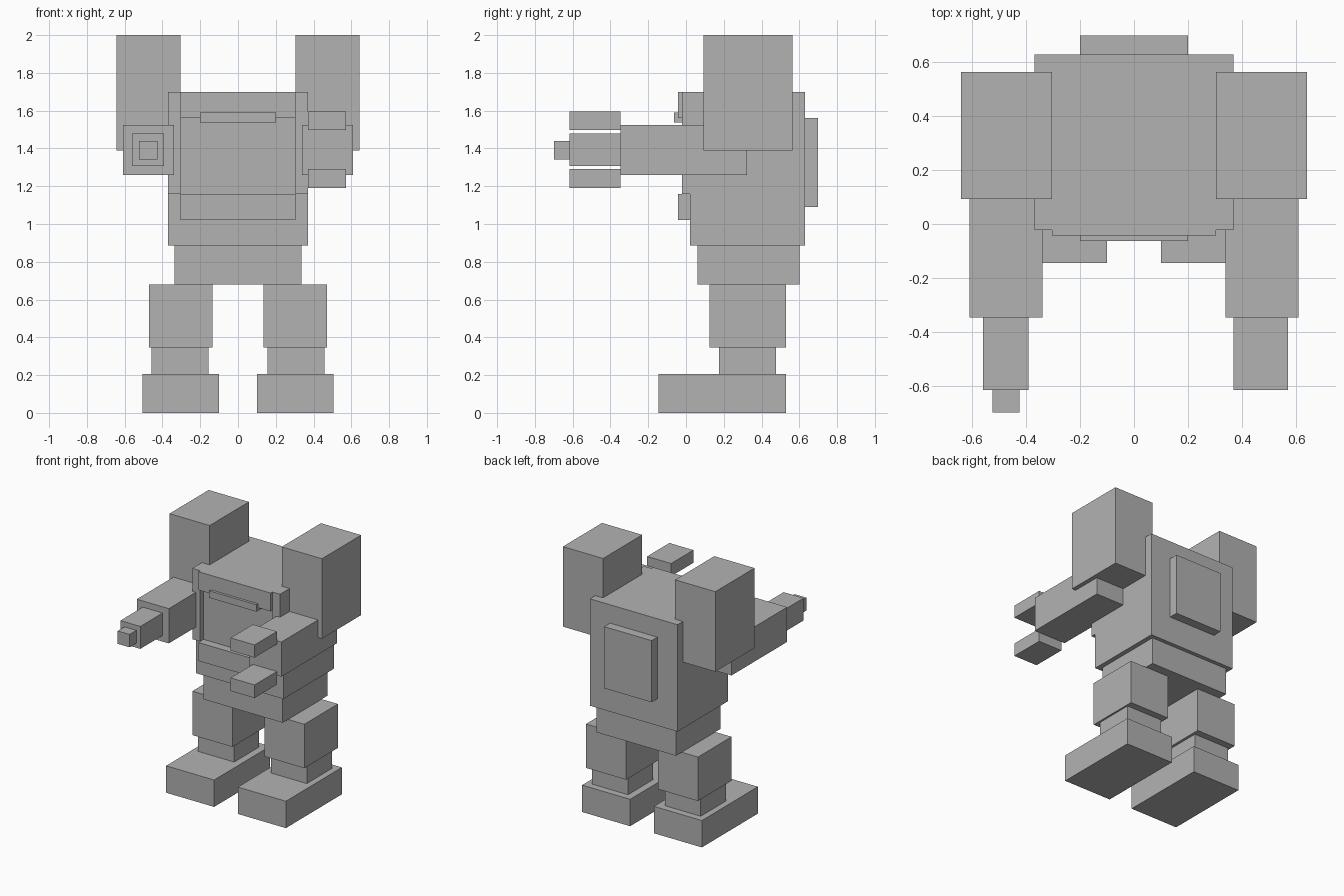
import bpy
import bmesh
from mathutils import Vector

cube = bpy.data.objects.get("Cube")
if cube:
    bpy.data.objects.remove(cube, do_unlink=True)

# Single flat grey
grey = bpy.data.materials.new("plain grey")
grey.use_nodes = True
COLOUR = (0.448, 0.448, 0.448, 1.0)
grey.diffuse_color = COLOUR
grey.node_tree.nodes["Principled BSDF"].inputs["Base Color"].default_value = COLOUR


def box(name, x, y, z):
    """Block spanning the given (low, high) ranges."""
    lo, hi = Vector((x[0], y[0], z[0])), Vector((x[1], y[1], z[1]))
    size, centre = hi - lo, (hi + lo) / 2
    bm = bmesh.new()
    bmesh.ops.create_cube(bm, size=1.0)
    bmesh.ops.scale(bm, vec=size, verts=bm.verts)
    mesh = bpy.data.meshes.new(name)
    bm.to_mesh(mesh)
    bm.free()
    mesh.materials.append(grey)
    obj = bpy.data.objects.new(name, mesh)
    obj.location = centre
    bpy.context.collection.objects.link(obj)
    return obj


def pair(name, x, y, z):
    """Matching blocks on the left (+x) and right (-x)."""
    box("left_" + name, x, y, z)
    box("right_" + name, (-x[1], -x[0]), y, z)


# Torso and hips
box("torso", (-0.37, 0.37), (0.02, 0.63), (0.885, 1.70))
box("pelvis", (-0.335, 0.335), (0.06, 0.60), (0.68, 0.885))
box("backpack", (-0.20, 0.20), (0.63, 0.70), (1.09, 1.56))

# Raised frame around the recessed chest
pair("chest_frame_side", (0.305, 0.37), (-0.022, 0.02), (1.16, 1.70))
box("chest_frame_top", (-0.305, 0.305), (-0.043, 0.02), (1.56, 1.70))
box("chest_frame_bottom", (-0.305, 0.305), (-0.043, 0.02), (1.02, 1.16))
box("visor_bar", (-0.20, 0.20), (-0.063, 0.02), (1.537, 1.59))

# Legs
pair("thigh", (0.135, 0.472), (0.125, 0.53), (0.345, 0.68))
pair("shin", (0.155, 0.458), (0.175, 0.477), (0.205, 0.345))
pair("foot", (0.10, 0.505), (-0.145, 0.53), (0.0, 0.205))

# Shoulders and arms
pair("shoulder", (0.304, 0.643), (0.093, 0.565), (1.39, 2.0))
pair("arm", (0.34, 0.61), (-0.348, 0.323), (1.26, 1.525))

# Right hand gun
box("gun_barrel", (-0.56, -0.392), (-0.617, -0.348), (1.307, 1.478))
box("gun_muzzle", (-0.525, -0.425), (-0.70, -0.617), (1.342, 1.44))

# Left hand claws
for name, z in (("upper_claw", (1.498, 1.595)), ("lower_claw", (1.19, 1.29))):
    box(name, (0.37, 0.572), (-0.617, -0.348), z)
